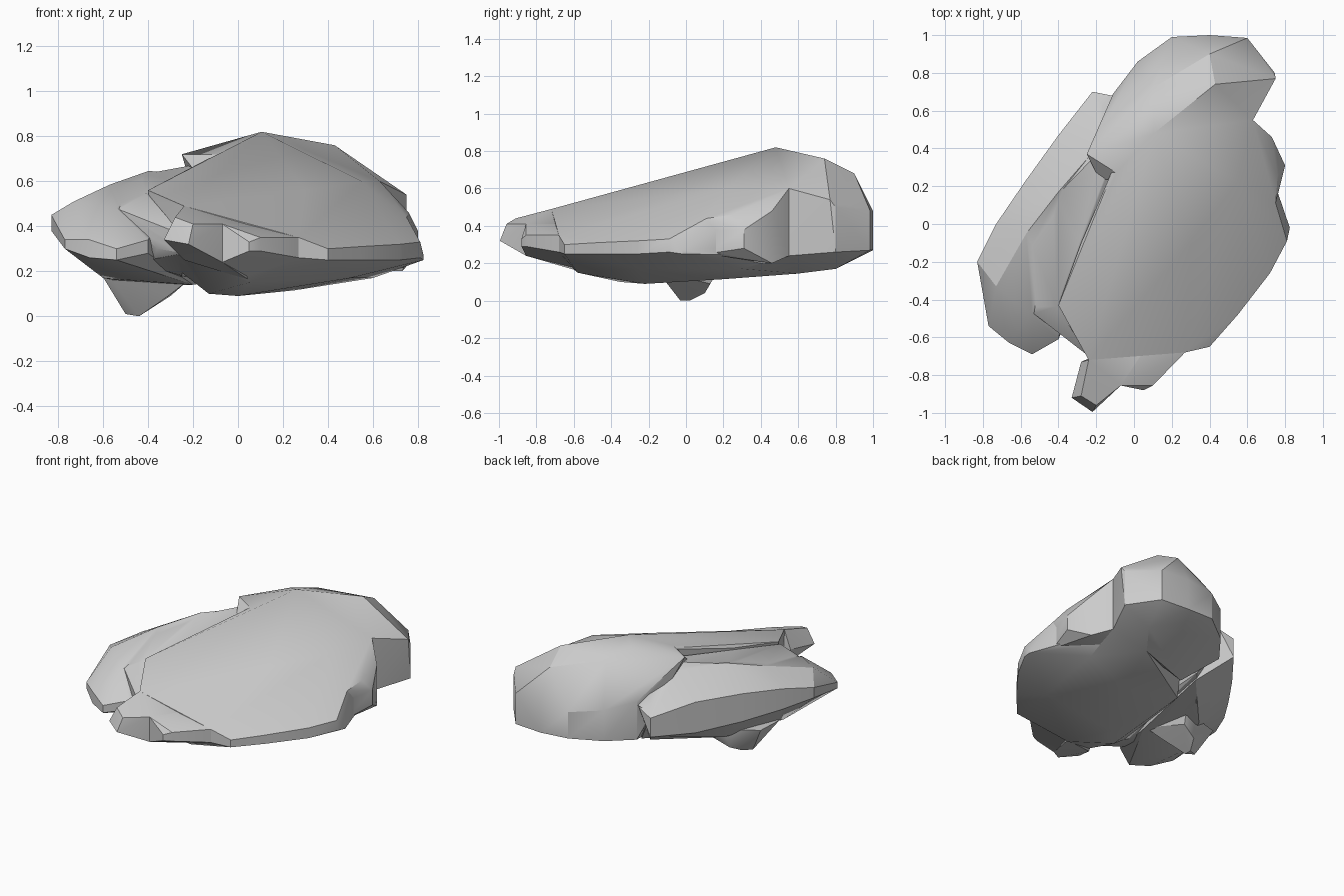
import bpy, bmesh, math


def chunk(name, rim, crown, belly):
    """Convex faceted stone: rim columns (x, y, low, high) closed by crown and belly points."""
    bm = bmesh.new()
    for x, y, low, high in rim:
        bm.verts.new((x, y, low))
        bm.verts.new((x, y, high))
    for p in crown + belly:
        bm.verts.new(p)
    bmesh.ops.convex_hull(bm, input=bm.verts[:])
    loose = [v for v in bm.verts if not v.link_faces]
    bmesh.ops.delete(bm, geom=loose, context='VERTS')
    bmesh.ops.recalc_face_normals(bm, faces=bm.faces[:])
    me = bpy.data.meshes.new(name)
    bm.to_mesh(me)
    bm.free()
    ob = bpy.data.objects.new(name, me)
    bpy.context.collection.objects.link(ob)
    return ob


# main slab sloping down to the right and front
rock = chunk("rock",
    [(0.825, -0.02, 0.25, 0.27), (0.81, -0.09, 0.26, 0.33), (0.72, -0.26, 0.25, 0.32),
     (0.55, -0.48, 0.25, 0.31), (0.40, -0.65, 0.25, 0.30), (0.27, -0.68, 0.26, 0.35),
     (-0.24, -0.72, 0.27, 0.49), (0.75, 0.11, 0.25, 0.44), (0.63, 0.55, 0.24, 0.60)],
    [(-0.40, -0.43, 0.56), (-0.28, -0.10, 0.61), (-0.06, 0.25, 0.72), (0.105, 0.48, 0.82),
     (0.30, -0.10, 0.56), (0.55, 0.22, 0.60), (0.0, 0.55, 0.77)],
    [(0.0, -0.22, 0.09), (-0.13, -0.35, 0.10), (0.25, 0.20, 0.115), (0.40, 0.60, 0.145),
     (0.60, 0.30, 0.17), (0.50, -0.25, 0.17), (0.05, -0.58, 0.15), (-0.10, 0.30, 0.13),
     (-0.36, -0.45, 0.28)])

# high rear lobe with the overhanging step on its left
rear = chunk("rear_lobe",
    [(0.63, 0.55, 0.24, 0.60), (0.745, 0.80, 0.26, 0.50), (0.60, 0.985, 0.27, 0.48),
     (0.40, 1.0, 0.27, 0.48), (0.20, 0.99, 0.28, 0.46), (0.02, 0.86, 0.26, 0.47),
     (-0.11, 0.69, 0.24, 0.50)],
    [(-0.25, 0.37, 0.72), (-0.18, 0.23, 0.63), (-0.06, 0.25, 0.72), (0.105, 0.48, 0.82),
     (0.0, 0.57, 0.77), (0.10, 0.72, 0.74), (0.43, 0.74, 0.76), (0.40, 0.90, 0.68),
     (0.75, 0.77, 0.54)],
    [(0.55, 0.80, 0.17), (0.40, 0.60, 0.145), (0.0, 0.45, 0.15)])

# lower left lobe
left = chunk("left_lobe",
    [(-0.83, -0.20, 0.38, 0.45), (-0.73, 0.0, 0.35, 0.49), (-0.58, 0.22, 0.31, 0.50),
     (-0.40, 0.47, 0.28, 0.49), (-0.22, 0.70, 0.29, 0.42), (-0.77, -0.54, 0.30, 0.34),
     (-0.66, -0.63, 0.26, 0.34), (-0.54, -0.69, 0.25, 0.30), (-0.40, -0.61, 0.28, 0.34)],
    [(-0.73, -0.33, 0.51), (-0.54, -0.48, 0.48), (-0.57, -0.05, 0.585), (-0.40, 0.17, 0.645),
     (-0.20, 0.40, 0.64), (-0.12, 0.68, 0.46)],
    [(-0.60, -0.20, 0.17), (-0.40, 0.15, 0.13), (-0.20, -0.15, 0.14), (-0.08, 0.50, 0.16)])

# shallow saddle joining the left lobe to the main slab
saddle = chunk("saddle",
    [(-0.36, -0.60, 0.30, 0.34), (-0.24, -0.70, 0.28, 0.36)],
    [(-0.53, -0.475, 0.475), (-0.41, -0.435, 0.545), (-0.56, -0.06, 0.575),
     (-0.29, -0.10, 0.60), (-0.40, 0.16, 0.635), (-0.21, 0.39, 0.64), (-0.14, 0.24, 0.64),
     (-0.20, 0.66, 0.43), (-0.08, 0.69, 0.49), (-0.05, 0.52, 0.70)],
    [(-0.25, -0.35, 0.18), (-0.45, -0.45, 0.24), (-0.25, 0.30, 0.14), (-0.05, 0.55, 0.18)])

# shoulder on the right edge
shoulder = chunk("shoulder",
    [(0.63, 0.55, 0.24, 0.60), (0.73, 0.46, 0.20, 0.48), (0.80, 0.31, 0.28, 0.38),
     (0.75, 0.11, 0.25, 0.44)],
    [(0.76, 0.25, 0.46), (0.40, 0.30, 0.60)],
    [(0.40, 0.30, 0.20)])

# blunt nose at the front, and the small spur beside it
nose = chunk("nose",
    [(-0.07, -0.855, 0.24, 0.41), (-0.24, -0.72, 0.25, 0.49)],
    [(-0.20, -0.96, 0.41), (-0.28, -0.91, 0.44), (0.10, -0.60, 0.41)],
    [(-0.22, -0.995, 0.32), (-0.33, -0.92, 0.34), (-0.28, -0.73, 0.36), (0.05, -0.58, 0.16)])
spur = chunk("spur",
    [(0.27, -0.68, 0.26, 0.35), (0.10, -0.855, 0.29, 0.35), (0.05, -0.88, 0.29, 0.33),
     (-0.07, -0.855, 0.24, 0.41)],
    [(0.10, -0.60, 0.41), (-0.15, -0.70, 0.45)],
    [(0.05, -0.55, 0.16), (0.20, -0.55, 0.20)])

# stubby foot under the left lobe
foot = chunk("foot",
    [],
    [(-0.61, -0.14, 0.19), (-0.60, 0.05, 0.19), (-0.28, 0.17, 0.16), (-0.22, -0.15, 0.16)],
    [(-0.50, -0.01, 0.01), (-0.44, -0.03, 0.0), (-0.44, 0.02, 0.0), (-0.40, 0.10, 0.04),
     (-0.31, -0.10, 0.09), (-0.30, 0.13, 0.09)])

# fuse everything into one stone
parts = [rear, left, saddle, shoulder, nose, spur, foot]
for p in parts:
    m = rock.modifiers.new("fuse_" + p.name, 'BOOLEAN')
    m.operation = 'UNION'
    m.solver = 'EXACT'
    m.object = p
fused = bpy.data.meshes.new_from_object(
    rock.evaluated_get(bpy.context.evaluated_depsgraph_get()))
rock.modifiers.clear()
rock.data = fused
for p in parts:
    bpy.data.objects.remove(p)

# soft facets with crisp creases
bpy.context.view_layer.objects.active = rock
rock.select_set(True)
bpy.ops.object.shade_smooth_by_angle(angle=math.radians(28))
